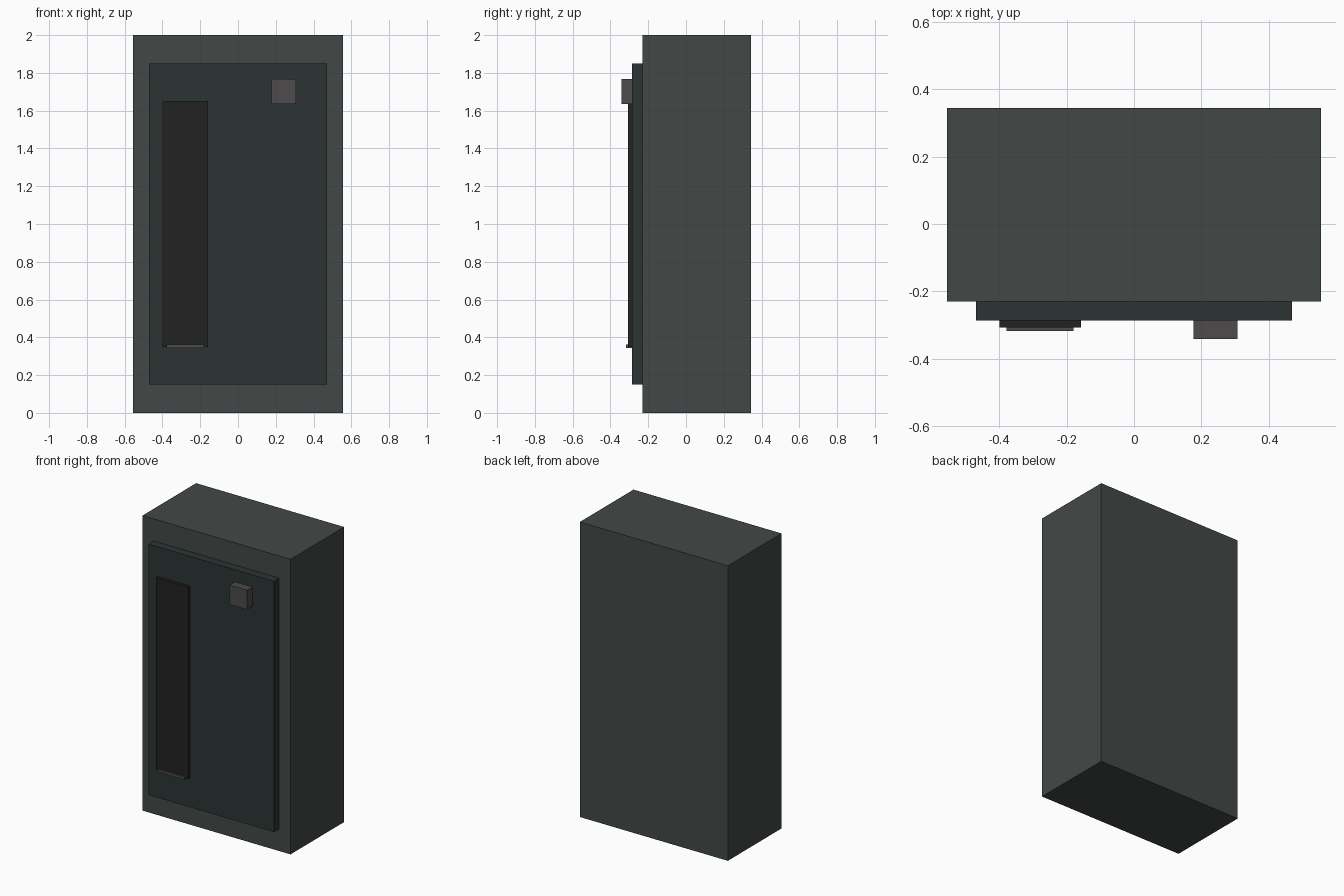
import bpy, bmesh
from mathutils import Vector

if "Cube" in bpy.data.objects:
    bpy.data.objects.remove(bpy.data.objects["Cube"])


def material(name, rgb):
    m = bpy.data.materials.new(name)
    m.diffuse_color = (*rgb, 1)
    m.use_nodes = True
    m.node_tree.nodes["Principled BSDF"].inputs["Base Color"].default_value = m.diffuse_color
    return m


def box(name, x, y, z, mat):
    """Box spanning the given (min, max) ranges."""
    bm = bmesh.new()
    bmesh.ops.create_cube(bm, size=1)
    bmesh.ops.scale(bm, vec=Vector((r[1] - r[0] for r in (x, y, z))), verts=bm.verts)
    me = bpy.data.meshes.new(name)
    bm.to_mesh(me)
    bm.free()
    me.materials.append(mat)
    ob = bpy.data.objects.new(name, me)
    ob.location = [sum(r) / 2 for r in (x, y, z)]
    bpy.context.collection.objects.link(ob)
    return ob


casing = material("casing_grey", (0.055, 0.064, 0.062))
panel = material("panel_green", (0.025, 0.034, 0.033))
black = material("black", (0.016, 0.016, 0.016))
metal = material("metal_grey", (0.075, 0.071, 0.071))

# Cabinet and raised front door
box("cabinet_body", (-0.555, 0.555), (-0.23, 0.344), (0, 2), casing)
box("door_panel", (-0.47, 0.47), (-0.286, -0.23), (0.15, 1.85), panel)

# Tall dark strip with a thin lip at its foot
box("dark_strip", (-0.40, -0.158), (-0.307, -0.286), (0.35, 1.65), black)
box("strip_lip", (-0.378, -0.18), (-0.318, -0.286), (0.343, 0.361), metal)

# Square block at the upper right
box("control_block", (0.177, 0.308), (-0.342, -0.286), (1.635, 1.767), metal)
